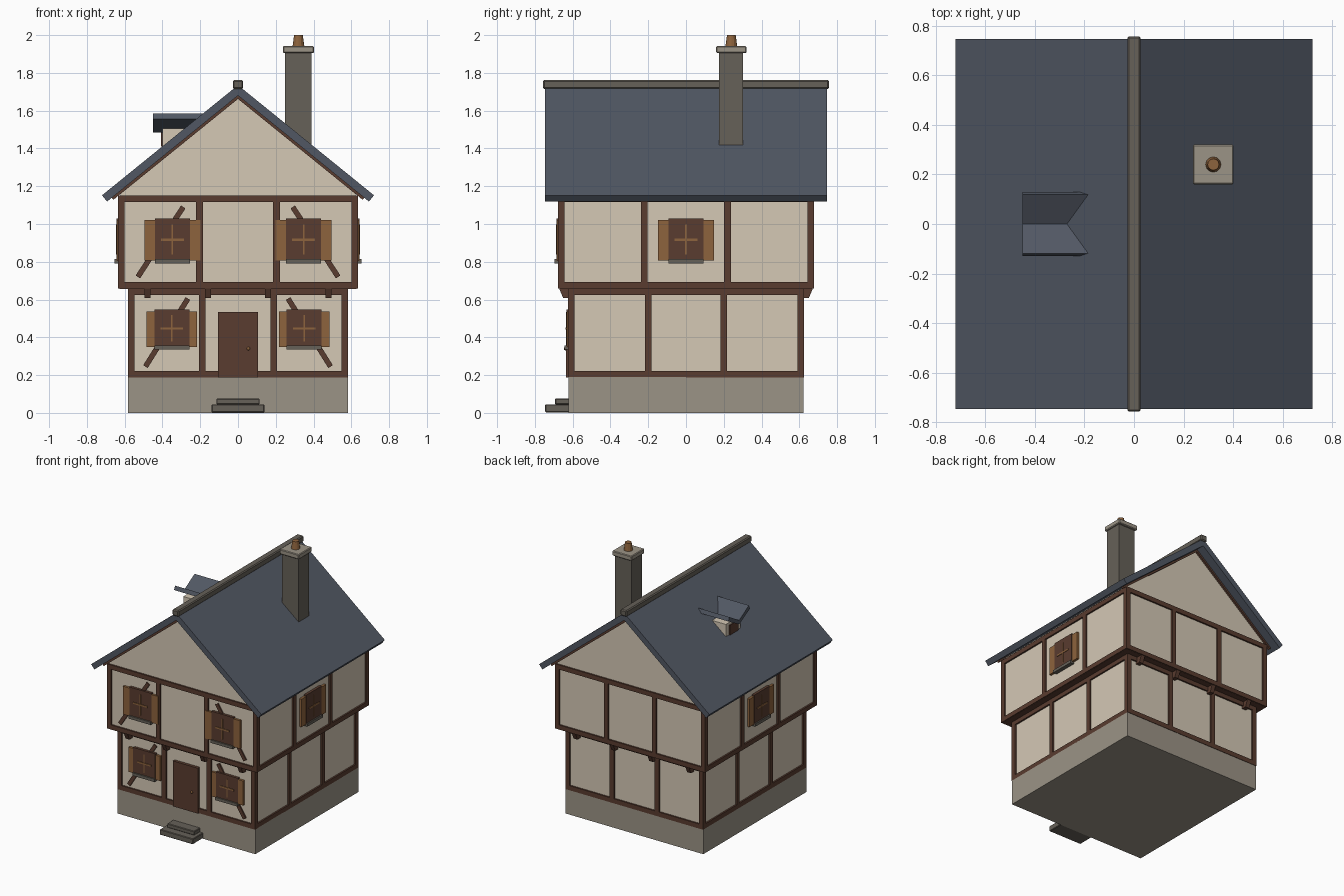
import bpy, bmesh
from math import pi, atan2, hypot
from mathutils import Matrix, Vector

cube = bpy.data.objects.get("Cube")
if cube:
    bpy.data.objects.remove(cube, do_unlink=True)


def material(name, rgb):
    m = bpy.data.materials.new(name)
    m.use_nodes = True
    m.diffuse_color = (*rgb, 1)
    m.node_tree.nodes["Principled BSDF"].inputs["Base Color"].default_value = (*rgb, 1)
    return m


PLASTER = material("cream plaster", (0.66, 0.58, 0.46))
TIMBER = material("dark timber", (0.10, 0.045, 0.029))
WOOD = material("light wood", (0.27, 0.126, 0.047))
STONE = material("light stone", (0.33, 0.295, 0.24))
DARK_STONE = material("dark stone", (0.133, 0.119, 0.098))
SLATE = material("roof slate", (0.083, 0.097, 0.126))


def finish(name, bm, mat, matrix=Matrix()):
    bmesh.ops.recalc_face_normals(bm, faces=bm.faces)
    bm.transform(matrix)
    mesh = bpy.data.meshes.new(name)
    bm.to_mesh(mesh)
    bm.free()
    mesh.materials.append(mat)
    ob = bpy.data.objects.new(name, mesh)
    bpy.context.collection.objects.link(ob)
    return ob


def box(name, mat, lo, hi, turn=0, bevel=0):
    """Box between two corners, turned about the vertical axis of the house."""
    lo, hi = Vector(lo), Vector(hi)
    bm = bmesh.new()
    bmesh.ops.create_cube(bm, size=1)
    bmesh.ops.scale(bm, vec=hi - lo, verts=bm.verts)
    if bevel:
        bmesh.ops.bevel(bm, geom=bm.edges[:], offset=bevel, segments=1, affect='EDGES')
    bmesh.ops.translate(bm, vec=(lo + hi) / 2, verts=bm.verts)
    return finish(name, bm, mat, Matrix.Rotation(turn, 4, 'Z'))


def prism(name, mat, points, lo, hi, axis='Y', turn=0):
    """Extrude an (x, z) profile along y, or a (y, z) profile along x."""
    bm = bmesh.new()
    place = (lambda a, b: (a, lo, b)) if axis == 'Y' else (lambda a, b: (lo, a, b))
    face = bm.faces.new([bm.verts.new(place(a, b)) for a, b in points])
    out = bmesh.ops.extrude_face_region(bm, geom=[face])["geom"]
    step = (0, hi - lo, 0) if axis == 'Y' else (hi - lo, 0, 0)
    bmesh.ops.translate(bm, vec=step, verts=[v for v in out if isinstance(v, bmesh.types.BMVert)])
    return finish(name, bm, mat, Matrix.Rotation(turn, 4, 'Z'))


def mirrored(half):
    """Complete a profile about x = 0; the half runs from centre to centre."""
    return half + [(-x, z) for x, z in reversed(half) if x > 0]


def bar(name, mat, start, end, width, front, depth):
    """Slanted timber lying on the front wall."""
    dx, dz = end[0] - start[0], end[1] - start[1]
    bm = bmesh.new()
    bmesh.ops.create_cube(bm, size=1)
    bmesh.ops.scale(bm, vec=(width, depth, hypot(dx, dz)), verts=bm.verts)
    centre = ((start[0] + end[0]) / 2, -front - depth / 2, (start[1] + end[1]) / 2)
    return finish(name, bm, mat, Matrix.Translation(centre) @ Matrix.Rotation(atan2(dx, dz), 4, 'Y'))


def frame(name, half, depth, z0, z1, post, turn):
    """Rails and posts of one storey on one wall."""
    def beam(part, u0, u1, a, b):
        box(f"{name}_{part}", TIMBER, (u0, -depth - 0.012, a), (u1, -depth + 0.02, b), turn)
    w = 0.035
    beam("bottom_rail", -half, half, z0, z0 + w)
    beam("top_rail", -half, half, z1 - w, z1)
    for u in (-half + w / 2, -post, post, half - w / 2):
        beam("post", u - w / 2, u + w / 2, z0, z1)


def window(name, u, depth, z, half_h, reach, turn=0):
    """Casement with glazing bars, sill and open shutters."""
    def part(label, mat, u0, u1, a, b, d):
        box(f"{name}_{label}", mat, (u + u0, -depth - d, z + a), (u + u1, -depth + 0.01, z + b), turn)
    w = 0.093
    part("casement", TIMBER, -w, w, -half_h, half_h, 0.02)
    part("upright_bar", WOOD, -0.004, 0.004, -half_h * 0.7, half_h * 0.7, 0.022)
    part("cross_bar", WOOD, -0.06, 0.06, -0.006, 0.006, 0.024)
    part("sill", DARK_STONE, -w, w, -half_h - 0.012, -half_h + 0.01, 0.03)
    for s in (-1, 1):
        u0, u1 = sorted((s * (w - 0.005), s * reach))
        part("shutter", WOOD, u0, u1, -half_h + 0.002, half_h - 0.01, 0.018)


# Stone base and steps
box("stone_base", STONE, (-0.582, -0.622, 0), (0.582, 0.622, 0.19))
box("lower_step", DARK_STONE, (-0.14, -0.746, 0.003), (0.14, -0.6, 0.045), bevel=0.004)
box("upper_step", DARK_STONE, (-0.115, -0.693, 0.045), (0.115, -0.6, 0.076), bevel=0.004)

# Walls, with the gables part of the upper storey
LOW, UP = (0.57, 0.613), (0.623, 0.665)
box("lower_walls", PLASTER, (-LOW[0], -LOW[1], 0.18), (LOW[0], LOW[1], 0.665))
prism("upper_walls", PLASTER, mirrored([(0, 0.665), (UP[0], 0.665), (UP[0], 1.168), (0, 1.675)]), -UP[1], UP[1])
box("jetty_floor", TIMBER, (-0.628, -0.67, 0.657), (0.628, 0.67, 0.672))

# Timber framing on all four walls
for i, side in enumerate(("front", "right", "back", "left")):
    a, b = (0, 1) if i % 2 == 0 else (1, 0)
    frame(f"{side}_lower", LOW[a] + 0.012, LOW[b], 0.188, 0.66, 0.19 + 0.01 * a, i * pi / 2)
    frame(f"{side}_upper", UP[a] + 0.012, UP[b], 0.658, 1.152, 0.204 + 0.016 * a, i * pi / 2)

# Brackets under the jetty, front and back
for turn in (0, pi):
    for x in (-0.48, -0.16, 0.16, 0.48):
        prism("jetty_bracket", TIMBER, [(-0.6, 0.66), (-0.672, 0.66), (-0.65, 0.607), (-0.6, 0.607)],
              x - 0.016, x + 0.016, 'X', turn)

# Front braces and windows
for s in (-1, 1):
    bar("upper_brace", TIMBER, (s * 0.53, 0.72), (s * 0.29, 1.09), 0.028, UP[1] - 0.005, 0.015)
    bar("lower_brace", TIMBER, (s * 0.49, 0.245), (s * 0.265, 0.605), 0.028, LOW[1] - 0.005, 0.015)
    window("upper_window", s * 0.347, UP[1], 0.917, 0.113, 0.148)
    window("lower_window", s * 0.35, LOW[1], 0.447, 0.1, 0.134)

# Side windows
for turn in (pi / 2, -pi / 2):
    window("side_window", 0, UP[0], 0.917, 0.113, 0.148, turn)

# Door and knob
box("door", TIMBER, (-0.105, -0.636, 0.188), (0.105, -0.6, 0.535))
bm = bmesh.new()
bmesh.ops.create_uvsphere(bm, u_segments=12, v_segments=8, radius=0.009)
finish("door_knob", bm, WOOD, Matrix.Translation((0.055, -0.638, 0.34)))

# Main roof, barge boards and ridge
prism("main_roof", SLATE, mirrored([(0, 1.735), (0.72, 1.152), (0.693, 1.119), (0, 1.68)]), -0.746, 0.746)
for y in (-0.68, 0.66):
    prism("barge_board", TIMBER, mirrored([(0, 1.685), (0.67, 1.142), (0.66, 1.128), (0, 1.662)]), y, y + 0.02)
box("ridge_cap", DARK_STONE, (-0.027, -0.757, 1.715), (0.027, 0.757, 1.762), bevel=0.007)

# Chimney
box("chimney_stack", DARK_STONE, (0.25, 0.175, 1.35), (0.39, 0.303, 1.91))
box("chimney_cap", STONE, (0.238, 0.16, 1.905), (0.402, 0.32, 1.942), bevel=0.005)
bm = bmesh.new()
bmesh.ops.create_cone(bm, cap_ends=True, segments=12, radius1=0.032, radius2=0.023, depth=0.065)
finish("chimney_pot", bm, WOOD, Matrix.Translation((0.32, 0.24, 1.9675)))

# Dormer with its valley roof
box("dormer_walls", PLASTER, (-0.4, -0.09, 1.36), (-0.22, 0.09, 1.505))
box("dormer_window", TIMBER, (-0.408, -0.05, 1.41), (-0.39, 0.05, 1.485))
for s in (-1, 1):
    prism("dormer_roof", SLATE, [(0, 1.516), (s * 0.118, 1.585), (s * 0.13, 1.556), (0, 1.485)],
          -0.45, -0.17, 'X')
